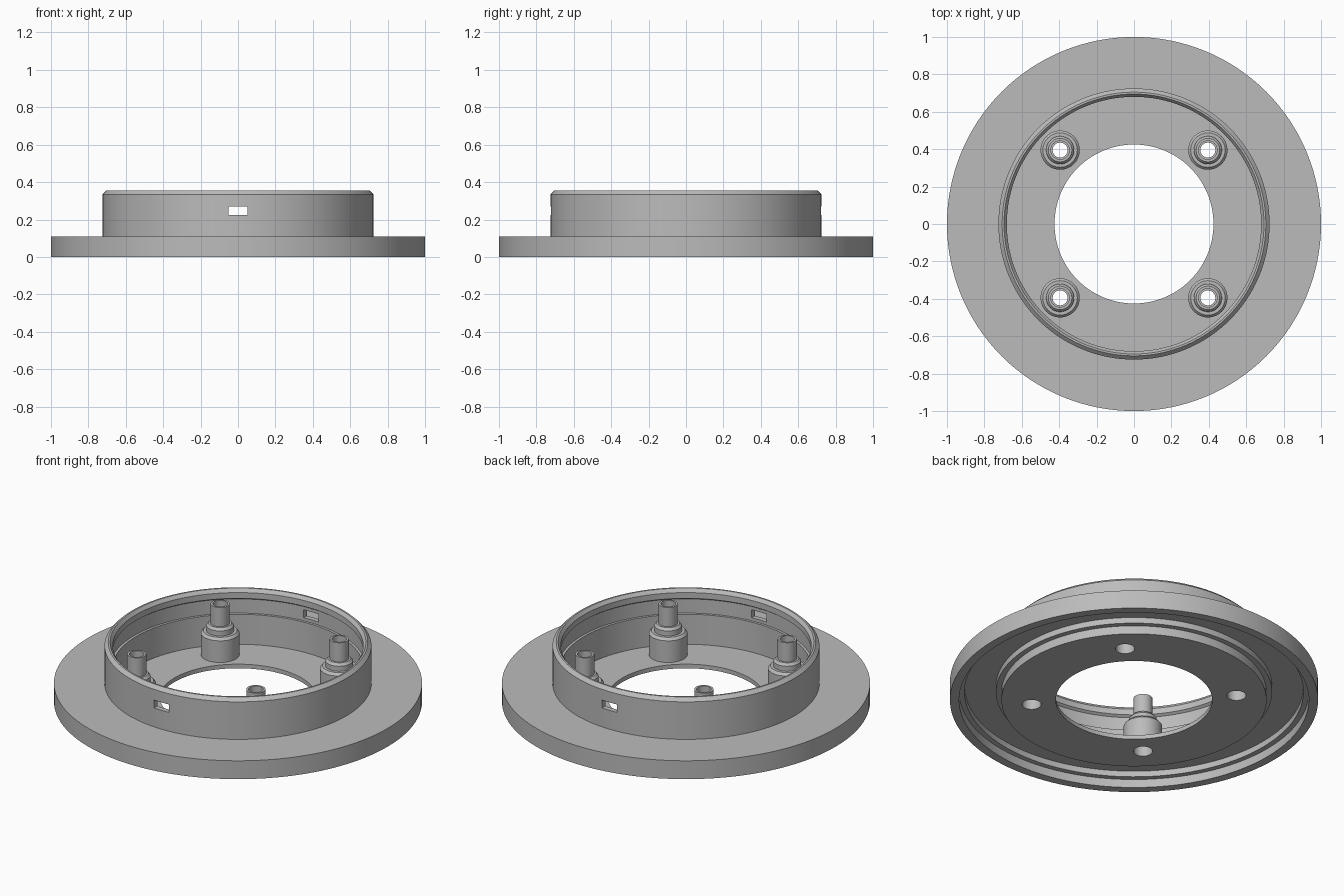
import bpy
import bmesh
import math
from mathutils import Vector

old = bpy.data.objects.get("Cube")
if old:
    bpy.data.objects.remove(old, do_unlink=True)

grey = bpy.data.materials.new("plain grey")
grey.use_nodes = True
COLOUR = (0.5, 0.5, 0.5, 1)
grey.diffuse_color = COLOUR
grey.node_tree.nodes["Principled BSDF"].inputs["Base Color"].default_value = COLOUR


def lathe(name, profile, segments, location=(0, 0, 0)):
    """Revolve a closed (radius, height) outline around the z axis."""
    bm = bmesh.new()
    verts = [bm.verts.new((r, 0, z)) for r, z in profile]
    edges = [bm.edges.new((verts[i - 1], verts[i])) for i in range(len(verts))]
    bmesh.ops.spin(bm, geom=verts + edges, cent=(0, 0, 0), axis=(0, 0, 1),
                   angle=math.tau, steps=segments)
    bmesh.ops.remove_doubles(bm, verts=bm.verts, dist=1e-5)
    bmesh.ops.recalc_face_normals(bm, faces=bm.faces)
    mesh = bpy.data.meshes.new(name)
    bm.to_mesh(mesh)
    bm.free()
    mesh.materials.append(grey)
    obj = bpy.data.objects.new(name, mesh)
    obj.location = location
    bpy.context.collection.objects.link(obj)
    return obj


def activate(obj):
    bpy.ops.object.select_all(action='DESELECT')
    obj.select_set(True)
    bpy.context.view_layer.objects.active = obj


def cut(obj, cutter):
    mod = obj.modifiers.new("cut", 'BOOLEAN')
    mod.operation = 'DIFFERENCE'
    mod.solver = 'EXACT'
    mod.object = cutter
    activate(obj)
    bpy.ops.object.modifier_apply(modifier=mod.name)
    bpy.data.objects.remove(cutter, do_unlink=True)


# Housing: thin floor, upright collar, flange with a stepped trench below
FLOOR = 0.025
body = lathe("flanged_housing", [
    (0.425, 0), (0.72, 0), (0.72, 0.05), (0.75, 0.05), (0.75, 0.085),
    (0.92, 0.085), (0.92, 0.05), (0.95, 0.05), (0.95, 0), (1, 0),
    (1, 0.11), (0.725, 0.11), (0.725, 0.335), (0.705, 0.355),
    (0.695, 0.355), (0.68, 0.335), (0.68, 0.30), (0.695, 0.29),
    (0.695, 0.205), (0.68, 0.205), (0.68, FLOOR), (0.425, FLOOR),
], 128)

# Slots through the front and back of the collar
bpy.ops.mesh.primitive_cube_add(size=1, location=(0, 0, 0.247))
slot = bpy.context.object
slot.scale = (0.1, 1.8, 0.047)
cut(body, slot)

# Four hollow stepped posts over screw holes in the floor
POST = 0.395
BORE = 0.052
for side, sx in (("left", 1), ("right", -1)):
    for end, sy in (("front", -1), ("back", 1)):
        spot = Vector((sx * POST, sy * POST, 0))
        bpy.ops.mesh.primitive_cylinder_add(vertices=32, radius=BORE, depth=0.2,
                                            location=spot)
        cut(body, bpy.context.object)
        post = lathe(f"{end}_{side}_post", [
            (BORE, FLOOR), (0.105, FLOOR), (0.105, 0.155), (0.092, 0.17),
            (0.075, 0.17), (0.075, 0.2), (0.063, 0.215), (0.052, 0.215),
            (0.052, 0.33), (0.04, 0.33), (0.04, 0.15), (BORE, 0.15),
        ], 32, spot)
        activate(post)
        bpy.ops.object.shade_smooth_by_angle(angle=math.radians(25))

activate(body)
bpy.ops.object.shade_smooth_by_angle(angle=math.radians(25))
